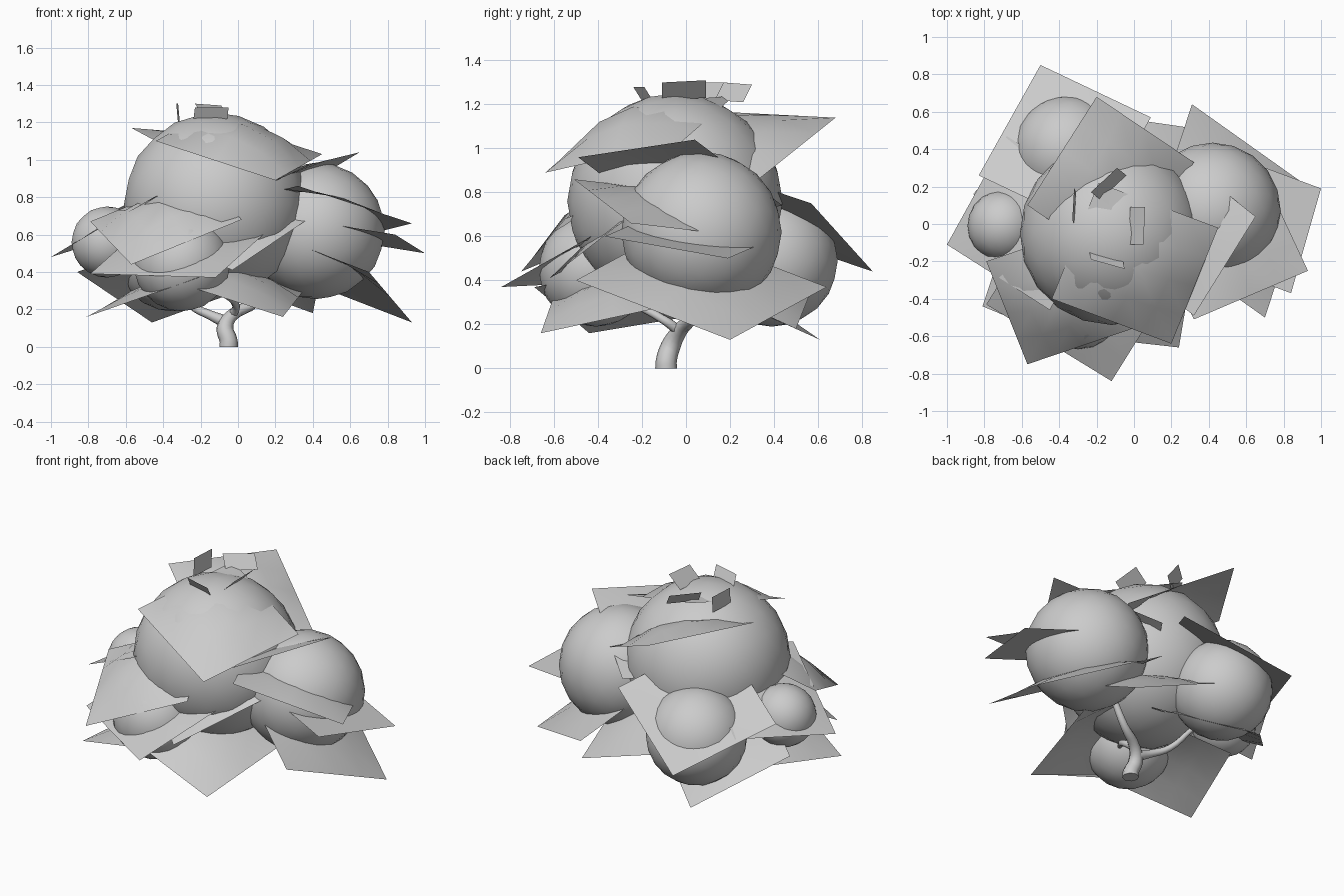
import bpy
import bmesh
from mathutils import Vector

default_cube = bpy.data.objects.get("Cube")
if default_cube:
    bpy.data.objects.remove(default_cube, do_unlink=True)

# One plain grey for the whole plant
GREY = (0.6, 0.6, 0.6, 1)
grey = bpy.data.materials.new("plain_grey")
grey.use_nodes = True
grey.diffuse_color = GREY
grey.node_tree.nodes["Principled BSDF"].inputs["Base Color"].default_value = GREY


def finish(name, mesh_builder):
    """Turn a bmesh into a linked, coloured, smooth object."""
    mesh = bpy.data.meshes.new(name)
    mesh_builder.to_mesh(mesh)
    mesh_builder.free()
    mesh.materials.append(grey)
    for face in mesh.polygons:
        face.use_smooth = True
    obj = bpy.data.objects.new(name, mesh)
    bpy.context.collection.objects.link(obj)


def leaf_clump(name, centre, radius):
    """Rounded foliage mass."""
    bm = bmesh.new()
    bmesh.ops.create_icosphere(bm, subdivisions=3, radius=radius)
    bmesh.ops.translate(bm, vec=centre, verts=bm.verts)
    finish(name, bm)


def leaf_card(name, corner, edge_a, edge_b, bulge=0.0):
    """Foliage card spanned by two edges from its outer corner, domed upward."""
    c, a, b = Vector(corner), Vector(edge_a), Vector(edge_b)
    up = a.cross(b).normalized()
    if up.z < 0:
        up = -up
    bm = bmesh.new()
    bmesh.ops.create_grid(bm, x_segments=4, y_segments=4, size=1)
    for vert in bm.verts:
        u, v = vert.co.x, vert.co.y
        dome = bulge * (1 - u * u) * (1 - v * v)
        vert.co = c + a * (u + 1) / 2 + b * (v + 1) / 2 + up * dome
    finish(name, bm)


def branch(name, path):
    """Tapered round limb; each path point is (position, radius)."""
    curve = bpy.data.curves.new(name, "CURVE")
    curve.dimensions = "3D"
    curve.bevel_depth = 1
    curve.bevel_resolution = 2
    curve.resolution_u = 4
    curve.use_fill_caps = True
    spline = curve.splines.new("BEZIER")
    spline.bezier_points.add(len(path) - 1)
    for point, (position, radius) in zip(spline.bezier_points, path):
        point.co = position
        point.radius = radius
        point.handle_left_type = point.handle_right_type = "AUTO"
    curve.materials.append(grey)
    obj = bpy.data.objects.new(name, curve)
    bpy.context.collection.objects.link(obj)


# Foliage masses
leaf_clump("crown_clump", (-.12, -.05, .76), .49)
leaf_clump("left_clump", (.42, .07, .62), .365)
leaf_clump("back_clump", (-.35, .39, .49), .3)
leaf_clump("right_clump", (-.7, -.01, .56), .19)
leaf_clump("front_clump", (-.3, -.41, .45), .26)

# Foliage cards around the crown
leaf_card("crown_front_card", (.2, -.64, .89), (.25, .62, .14), (-.64, .24, .21), .13)
leaf_card("crown_back_card", (-.2, .68, 1.14), (-.37, -.58, .03), (.52, -.35, -.28), .1)
leaf_card("crown_left_card", (.65, .04, 1.04), (-.33, -.53, -.08), (-.5, .4, -.3), .03)

# Foliage cards around the middle
leaf_card("back_card", (-.5, .85, .44), (.59, -.28, .31), (-.33, -.59, .2), -.02)
leaf_card("left_upper_card", (.93, -.25, .66), (-.61, -.26, .2), (-.28, .6, -.07), .07)
leaf_card("left_middle_card", (1, .19, .5), (-.16, -.56, .1), (-.62, .23, .1))
leaf_card("front_upper_card", (-.57, -.75, .44), (.59, .2, .24), (-.22, .55, .23), .12)
leaf_card("front_left_card", (-.03, -.62, .41), (.46, .4, .31), (-.5, .4, .22), .08)
leaf_card("right_card", (-1, -.11, .48), (.55, -.35, .32), (.32, .58, .1), .04)

# Drooping foliage cards around the skirt
leaf_card("left_low_card", (.93, .2, .13), (-.23, -.7, .27), (-.62, .44, .24), .06)
leaf_card("front_low_card", (-.12, -.84, .37), (-.67, .41, .02), (.3, .48, .27), .05)
leaf_card("front_left_low_card", (.24, -.66, .16), (.11, .65, .14), (-.62, .07, .2), .08)
leaf_card("front_right_low_card", (-.81, -.44, .16), (.6, -.25, .21), (.2, .6, .1), .05)
leaf_card("back_low_card", (-.46, .61, .13), (.5, -.4, .18), (-.4, -.45, .27), .05)
leaf_card("back_left_low_card", (.4, .5, .18), (.05, -.55, .25), (-.55, .08, .2), .05)

# Small sprigs on top
leaf_card("sprig_back", (-.18, .13, 1.22), (.14, .13, -.01), (-.05, .04, .08))
leaf_card("sprig_right", (-.32, .0, 1.19), (.01, .17, 0), (-.01, .02, .11))
leaf_card("sprig_left", (-.03, -.11, 1.22), (.01, .2, .01), (.08, 0, .08))
leaf_card("sprig_front", (-.24, -.14, 1.2), (.18, -.05, 0), (.01, -.05, .08))

# Trunk forking into limbs
branch("trunk", [((-.05, -.09, 0), .05), ((-.05, -.09, .03), .048), ((-.07, -.07, .1), .045),
                 ((-.03, -.03, .17), .035), ((.1, .03, .24), .025), ((.2, .05, .38), .02)])
branch("right_limb", [((-.06, -.05, .13), .035), ((-.15, -.03, .17), .025),
                      ((-.25, .03, .22), .02), ((-.32, .15, .32), .015)])
branch("front_limb", [((-.03, -.03, .17), .025), ((-.01, -.1, .22), .02),
                      ((-.1, -.25, .3), .015)])
